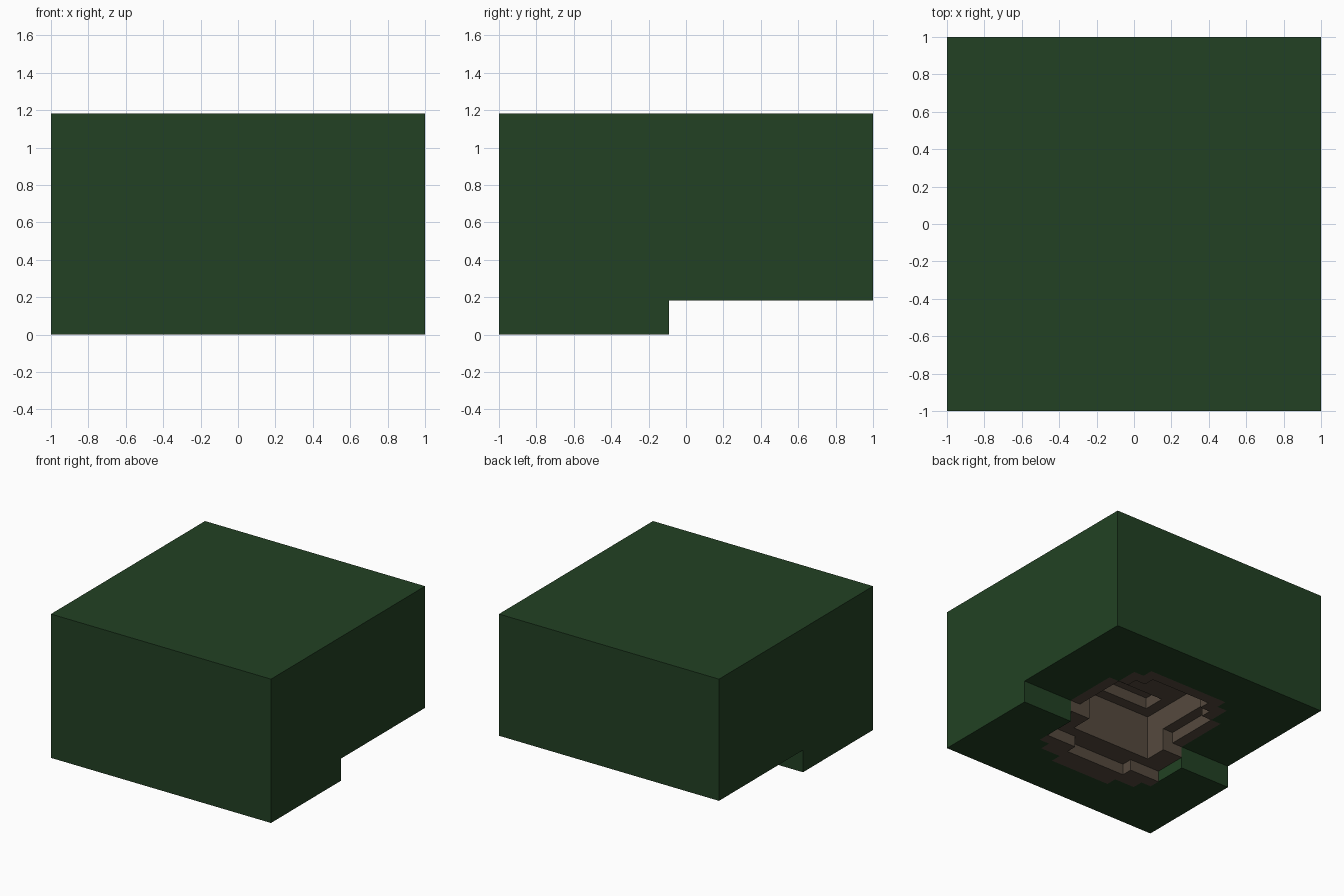
import bpy, bmesh

old = bpy.data.objects.get("Cube")
if old:
    bpy.data.objects.remove(old, do_unlink=True)

N, H = 11, 13          # half width and height, in cells
S = 1.0 / N            # cell size


def material(name, rgb):
    m = bpy.data.materials.new(name)
    m.use_nodes = True
    m.diffuse_color = (*rgb, 1)
    m.node_tree.nodes["Principled BSDF"].inputs["Base Color"].default_value = (*rgb, 1)
    return m


# Half widths of each row (by y cell)
RIM_HOLE = {-5: 3, -4: 6, -3: 6, -2: 6, -1: 5, 0: 5, 1: 5, 2: 5, 3: 5, 4: 4, 5: 3}
BARK = {-7: 3, -6: 5, -5: 6, -4: 6, -3: 6, -2: 6, -1: 6, 0: 6, 1: 6, 2: 6, 3: 6, 4: 5, 5: 5, 6: 4}


def within(i, half):
    return -half <= i < half


def solid(i, j, k):
    if not (within(i, N) and within(j, N) and 0 <= k < H):
        return False
    base = 2 if j >= -1 else 0                      # raised rear underside
    if k < base:
        return False
    if k == base and within(i, RIM_HOLE.get(j, 0)):  # shallow rounded recess
        return False
    if k < 5 and within(i, 4) and -3 <= j <= 4:      # square shaft
        return False
    if k == 5 and within(i, 3) and -2 <= j <= -1:    # small upper slot
        return False
    return True


def is_bark(i, j, k):
    return k < 8 and within(i, BARK.get(j, 0))


# Corner offsets of each cell side
SIDES = {
    (1, 0, 0): [(1, 0, 0), (1, 1, 0), (1, 1, 1), (1, 0, 1)],
    (-1, 0, 0): [(0, 0, 0), (0, 0, 1), (0, 1, 1), (0, 1, 0)],
    (0, 1, 0): [(0, 1, 0), (0, 1, 1), (1, 1, 1), (1, 1, 0)],
    (0, -1, 0): [(0, 0, 0), (1, 0, 0), (1, 0, 1), (0, 0, 1)],
    (0, 0, 1): [(0, 0, 1), (1, 0, 1), (1, 1, 1), (0, 1, 1)],
    (0, 0, -1): [(0, 0, 0), (0, 1, 0), (1, 1, 0), (1, 0, 0)],
}

# Blocky canopy: a face wherever a filled cell meets an empty one
bm = bmesh.new()
verts = {}


def corner(p):
    if p not in verts:
        verts[p] = bm.verts.new([c * S for c in p])
    return verts[p]


for i in range(-N, N):
    for j in range(-N, N):
        for k in range(H):
            if not solid(i, j, k):
                continue
            for (dx, dy, dz), quad in SIDES.items():
                if not solid(i + dx, j + dy, k + dz):
                    f = bm.faces.new([corner((i + a, j + b, k + c)) for a, b, c in quad])
                    f.material_index = int(is_bark(i, j, k))

mesh = bpy.data.meshes.new("canopy")
bm.to_mesh(mesh)
bm.free()
mesh.materials.append(material("leaf green", (0.016, 0.053, 0.017)))
mesh.materials.append(material("bark brown", (0.091, 0.067, 0.048)))
canopy = bpy.data.objects.new("canopy", mesh)
bpy.context.collection.objects.link(canopy)
